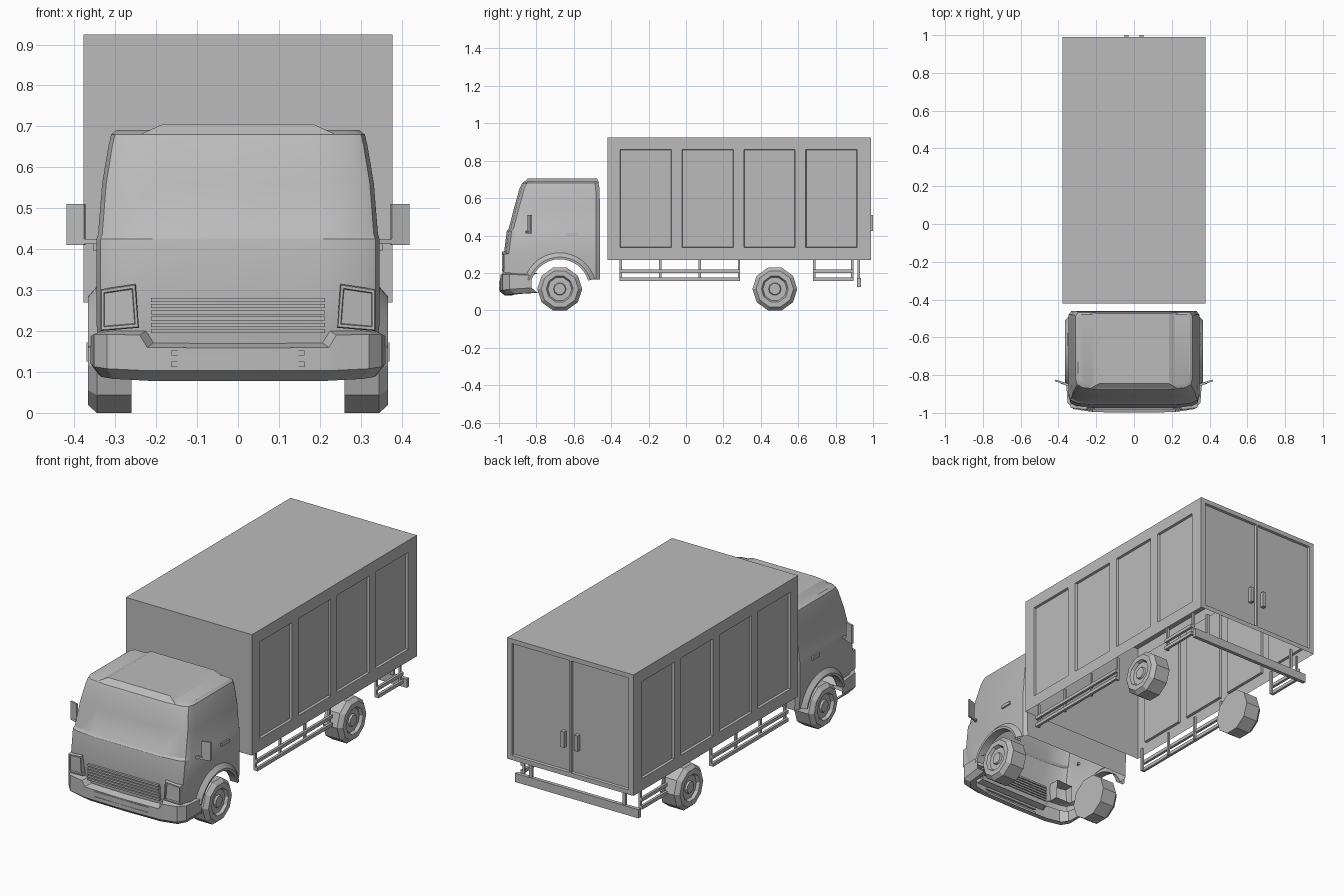
import bpy, bmesh, math
from mathutils import Matrix, Vector

if "Cube" in bpy.data.objects:
    bpy.data.objects.remove(bpy.data.objects["Cube"], do_unlink=True)

GREY = (0.5, 0.5, 0.5, 1)
paint = bpy.data.materials.new("plain grey")
paint.use_nodes = True
paint.diffuse_color = GREY
paint.node_tree.nodes["Principled BSDF"].inputs["Base Color"].default_value = GREY


def finish(name, bm, smooth=None):
    """Turn a bmesh into a named grey object."""
    bmesh.ops.recalc_face_normals(bm, faces=bm.faces)
    mesh = bpy.data.meshes.new(name)
    bm.to_mesh(mesh)
    bm.free()
    mesh.materials.append(paint)
    if smooth:
        mesh.shade_smooth()
        mesh.set_sharp_from_angle(angle=math.radians(smooth))
    obj = bpy.data.objects.new(name, mesh)
    bpy.context.collection.objects.link(obj)
    return obj


def box(bm, x, y, z, turn=0):
    """Add a block from (low, high) pairs, turned about its own z."""
    mid = [(a + b) / 2 for a, b in (x, y, z)]
    size = [b - a for a, b in (x, y, z)]
    mat = Matrix.Translation(mid) @ Matrix.Rotation(turn, 4, "Z") @ Matrix.Diagonal((*size, 1))
    bmesh.ops.create_cube(bm, size=1, matrix=mat)


def loft(bm, rings, closed=True, caps=(False, False)):
    """Skin a list of equally long point rings."""
    rows = [[bm.verts.new(p) for p in ring] for ring in rings]
    n = len(rows[0])
    for a, b in zip(rows, rows[1:]):
        for i in range(n if closed else n - 1):
            j = (i + 1) % n
            bm.faces.new((a[i], a[j], b[j], b[i]))
    for row, cap in zip((rows[0], rows[-1]), caps):
        if cap:
            bm.faces.new(row)


def mirrored(name, build, smooth=None):
    """Build a part on the +x side and copy it across to -x."""
    for label, sign in (("left", 1), ("right", -1)):
        bm = bmesh.new()
        build(bm)
        bmesh.ops.scale(bm, vec=(sign, 1, 1), verts=bm.verts)
        finish(f"{label}_{name}", bm, smooth)


# Cargo box: open underneath, recessed side panels and rear doors
BX, Y0, Y1, Z0, Z1 = 0.378, -0.42, 0.99, 0.27, 0.925
panels = [(-0.353 + 0.331 * i, -0.078 + 0.331 * i) for i in range(4)]
PZ, DZ, DX, GAP = (0.335, 0.86), (0.295, 0.9), 0.35, 0.005
bm = bmesh.new()
box(bm, (-BX, BX), (Y0, Y1), (Z0, Z1))
cuts = [(1, v) for p in panels for v in p] + [(2, v) for v in PZ + DZ]
cuts += [(0, v) for v in (-DX, -GAP, GAP, DX)]
for axis, value in cuts:
    co, no = Vector(), Vector()
    co[axis], no[axis] = value, 1
    bmesh.ops.bisect_plane(bm, geom=bm.verts[:] + bm.edges[:] + bm.faces[:],
                           plane_co=co, plane_no=no)
bm.normal_update()
under = [f for f in bm.faces if f.normal.z < -0.9]
bmesh.ops.delete(bm, geom=under, context="FACES")
bm.normal_update()
recess = []
for f in bm.faces:
    c, n = f.calc_center_median(), f.normal
    side = abs(n.x) > 0.9 and PZ[0] < c.z < PZ[1] and any(a < c.y < b for a, b in panels)
    door = n.y > 0.9 and DZ[0] < c.z < DZ[1] and GAP < abs(c.x) < DX
    if side or door:
        recess.append(f)
bmesh.ops.inset_region(bm, faces=recess, thickness=0.003, depth=-0.012, use_even_offset=True)
finish("cargo_box", bm)


# Rear door handles
def door_handle(bm):
    box(bm, (0.03, 0.05), (0.975, 1.0), (0.425, 0.51))


mirrored("rear_door_handle", door_handle)


# Side guard rails with hanging posts
def side_guard(bm):
    for start, end, count in ((-0.355, 0.29, 4), (0.68, 0.895, 2)):
        for z in (0.157, 0.2):
            box(bm, (0.352, 0.366), (start, end), (z, z + 0.018))
        for i in range(count):
            y = start + (end - start - 0.012) * i / (count - 1)
            box(bm, (0.342, 0.354), (y, y + 0.012), (0.157, Z0 + 0.02))


mirrored("side_guard", side_guard)

# Rear underrun bar
bm = bmesh.new()
box(bm, (-0.37, 0.37), (0.915, 0.935), (0.125, 0.172))
for x in (-0.28, 0.28):
    box(bm, (x - 0.008, x + 0.008), (0.918, 0.93), (0.17, Z0 + 0.02))
finish("rear_bar", bm)


# Wheels: ten-sided, with stepped hubs
TYRE = [(0.12, 0.26), (0.12, 0.345), (0.1, 0.366), (0.072, 0.366),
        (0.064, 0.35), (0.034, 0.35), (0.03, 0.36)]


def wheel_at(y):
    def build(bm):
        rings = []
        for r, x in TYRE:
            angles = [math.tau * i / 10 for i in range(10)]
            rings.append([(x, y + r * math.cos(a), 0.114 + r * math.sin(a)) for a in angles])
        loft(bm, rings, caps=(True, True))
    return build


AXLE = -0.675
mirrored("front_wheel", wheel_at(AXLE), 25)
mirrored("rear_wheel", wheel_at(0.475), 25)

# Cab shell: stacked plan outlines (height, half width, front, back)
levels = [(0.165, 0.343, -0.962, -0.46), (0.2, 0.345, -0.966, -0.46),
          (0.3, 0.346, -0.978, -0.46), (0.425, 0.346, -0.962, -0.46),
          (0.436, 0.342, -0.952, -0.46), (0.56, 0.332, -0.92, -0.46),
          (0.655, 0.316, -0.893, -0.463), (0.68, 0.31, -0.88, -0.468),
          (0.691, 0.296, -0.855, -0.48)]
rings = []
for z, w, f, b in levels:
    half = [(w * 0.6, f + 0.004), (w * 0.88, f + 0.014), (w * 0.97, f + 0.03),
            (w, f + 0.065), (w, b - 0.02), (w - 0.015, b)]
    rings.append([(x, y, z) for x, y in half] + [(-x, y, z) for x, y in reversed(half)])
bm = bmesh.new()
loft(bm, rings, caps=(True, True))
cab = finish("cab_shell", bm)

# Cut the wheel arches, then leave the shell hollow below
ARCH = 0.16
bm = bmesh.new()
bmesh.ops.create_cone(bm, cap_ends=True, segments=32, radius1=ARCH, radius2=ARCH, depth=1,
                      matrix=Matrix.Translation((0, AXLE, 0.115)) @ Matrix.Rotation(math.pi / 2, 4, "Y"))
cutter = finish("arch_cutter", bm)
cutter.hide_render = True
mod = cab.modifiers.new("arches", "BOOLEAN")
mod.operation, mod.solver, mod.object = "DIFFERENCE", "EXACT", cutter
cut_mesh = bpy.data.meshes.new_from_object(cab.evaluated_get(bpy.context.evaluated_depsgraph_get()))
bm = bmesh.new()
bm.from_mesh(cut_mesh)
bpy.data.objects.remove(cutter, do_unlink=True)
bpy.data.objects.remove(cab, do_unlink=True)
bm.normal_update()


def inside_face(f):
    on_arch = all(abs(math.hypot(v.co.y - AXLE, v.co.z - 0.115) - ARCH) < 0.003 for v in f.verts)
    return on_arch or (f.normal.z < -0.95 and f.calc_center_median().z < 0.17)


bmesh.ops.delete(bm, geom=[f for f in bm.faces if inside_face(f)], context="FACES")
finish("cab", bm, 28)

# Raised middle of the cab roof
bm = bmesh.new()
loft(bm, [[(-w, f, z), (w, f, z), (w, b, z), (-w, b, z)]
          for w, f, b, z in ((0.235, -0.872, -0.465, 0.682), (0.185, -0.845, -0.475, 0.705))],
     caps=(False, True))
finish("roof_panel", bm)


# Flared wheel arch trims
def arch_trim(bm):
    rows = []
    for i in range(17):
        a = math.radians(16 + 148 * i / 16)
        rows.append([(x, AXLE + r * math.cos(a), 0.115 + r * math.sin(a))
                     for r, x in ((0.158, 0.32), (0.158, 0.364), (0.17, 0.366), (0.195, 0.344))])
    loft(bm, rows, closed=False)


mirrored("arch_trim", arch_trim, 30)

# Wrap-around bumper: (x, y, bottom, top) along the right half
half = [(0.222, -0.994, 0.078, 0.168), (0.24, -0.992, 0.079, 0.198),
        (0.32, -0.98, 0.083, 0.2), (0.352, -0.945, 0.088, 0.2), (0.36, -0.825, 0.095, 0.195)]
path = [(-x, y, lo, hi) for x, y, lo, hi in reversed(half)] + [(0, -0.998, 0.078, 0.166)] + half
bm = bmesh.new()
loft(bm, [[(x * 0.93, y + 0.035, hi + 0.003), (x, y, hi - 0.008), (x, y, lo + 0.025),
           (x * 0.95, y + 0.03, lo), (x * 0.9, y + 0.06, lo)] for x, y, lo, hi in path], closed=False)
finish("bumper", bm, 25)

# Bumper slots and grille slats
bm = bmesh.new()
for z in (0.112, 0.14):
    box(bm, (-0.162, 0.162), (-0.999, -0.985), (z, z + 0.013))
finish("bumper_slots", bm)
bm = bmesh.new()
for i in range(6):
    z = 0.195 + 0.0152 * i
    box(bm, (-0.213, 0.213), (-0.981 - 0.001 * i / 2, -0.955), (z, z + 0.01))
finish("grille", bm)


# Headlights: framed blocks with sunken lenses
def headlight(bm):
    outline = [(0.242, 0.208), (0.336, 0.2), (0.336, 0.302), (0.25, 0.315)]
    mid = (0.291, 0.256)
    rings = []
    for scale, y in ((1, -0.91), (1, -0.978), (0.95, -0.985), (0.82, -0.985), (0.78, -0.977)):
        rings.append([(mid[0] + (x - mid[0]) * scale, y + max(0, x - 0.3) * 0.3,
                       mid[1] + (z - mid[1]) * scale) for x, z in outline])
    loft(bm, rings, caps=(False, True))


mirrored("headlight", headlight)


# Door mirrors on short arms, and door handles
def door_mirror(bm):
    box(bm, (0.373, 0.419), (-0.84, -0.83), (0.41, 0.51), math.radians(18))
    box(bm, (0.335, 0.39), (-0.853, -0.841), (0.413, 0.425), math.radians(18))


def cab_handle(bm):
    box(bm, (0.34, 0.354), (-0.642, -0.58), (0.397, 0.414))


mirrored("door_mirror", door_mirror)
mirrored("cab_door_handle", cab_handle)
